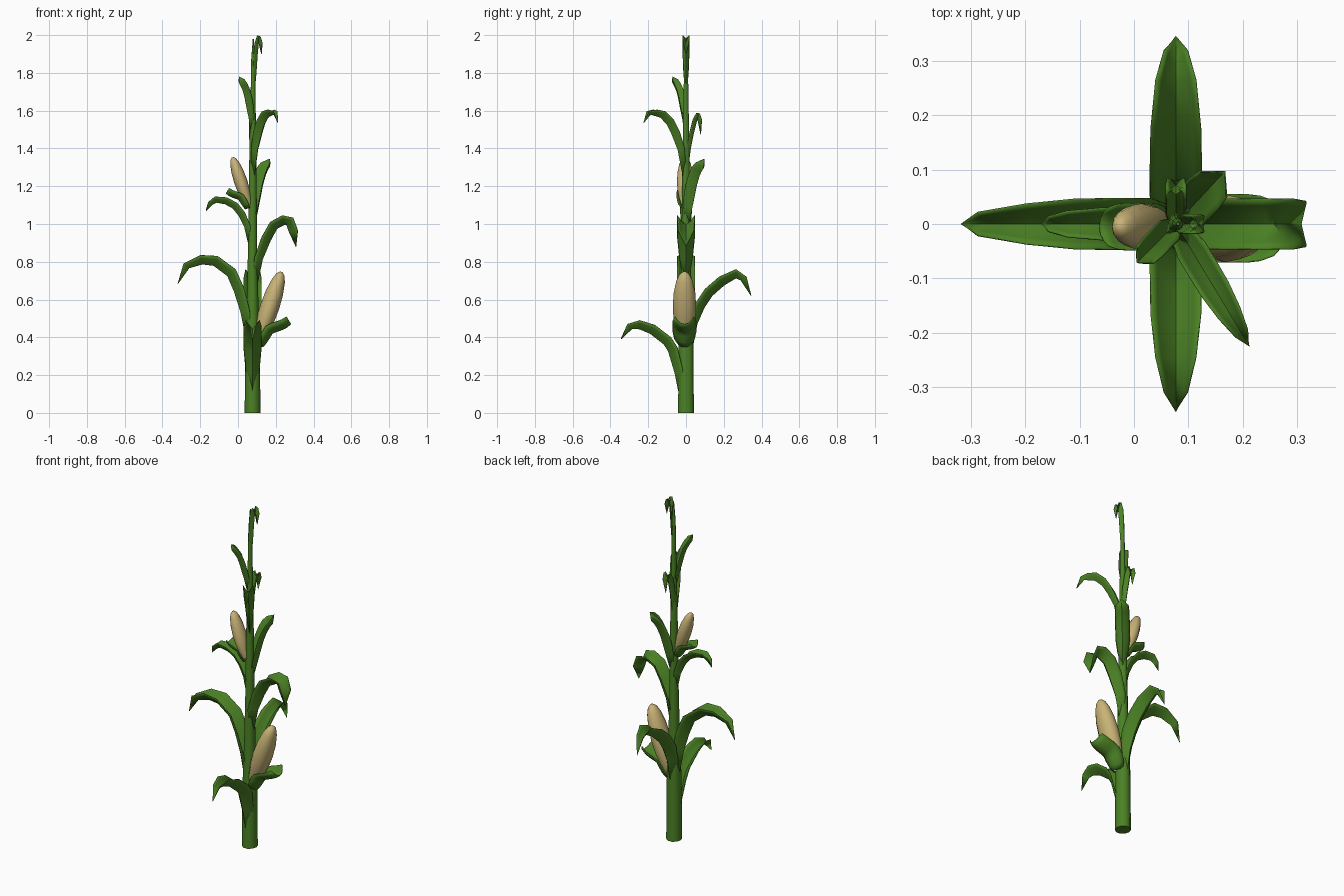
import bpy, bmesh, math
from mathutils import Vector, Matrix

if "Cube" in bpy.data.objects:
    bpy.data.objects.remove(bpy.data.objects["Cube"])

CX = 0.077  # stalk axis


def material(name, rgb):
    m = bpy.data.materials.new(name)
    m.diffuse_color = (*rgb, 1)
    m.use_nodes = True
    m.node_tree.nodes["Principled BSDF"].inputs["Base Color"].default_value = m.diffuse_color
    return m


GREEN = material("leaf green", (0.07, 0.22, 0.018))
CORN = material("pale corn", (0.58, 0.45, 0.18))


def finish(bm, name, mat, angle=40):
    bmesh.ops.remove_doubles(bm, verts=bm.verts, dist=0.0003)
    bmesh.ops.recalc_face_normals(bm, faces=bm.faces)
    me = bpy.data.meshes.new(name)
    bm.to_mesh(me)
    bm.free()
    me.materials.append(mat)
    ob = bpy.data.objects.new(name, me)
    bpy.context.collection.objects.link(ob)
    bpy.context.view_layer.objects.active = ob
    ob.select_set(True)
    bpy.ops.object.shade_smooth_by_angle(angle=math.radians(angle))
    ob.select_set(False)
    return ob


def loft(bm, rows, closed):
    """Skin rows of points with quads."""
    vs = [[bm.verts.new(p) for p in row] for row in rows]
    n = len(rows[0])
    for a, b in zip(vs, vs[1:]):
        for i in range(n if closed else n - 1):
            j = (i + 1) % n
            bm.faces.new((a[i], a[j], b[j], b[i]))
    if closed:
        bm.faces.new(vs[0])
        bm.faces.new(vs[-1])


TAPER = (0.25, 0.75, 1, 1, 0.97, 0.78, 0.45, 0)
CURL = (0.25, 0.75, 1, 1, 1, 1, 0.9, 0)
CUP = (0.5, 0.85, 1, 1, 1, 1, 0.95, 0.8)


def leaf(name, angle, path, width, depth, taper=TAPER, power=1.3, y=0.0):
    """Keeled strip: path is the rim line as (distance from stalk, height)."""
    turn = Matrix.Rotation(math.radians(angle), 3, 'Z')
    rows = []
    for i, (r, z) in enumerate(path):
        a, b = path[max(i - 1, 0)], path[min(i + 1, len(path) - 1)]
        t = Vector((b[0] - a[0], b[1] - a[1])).normalized()
        k = taper[i]
        row = []
        for u in (-1, -0.75, -0.4, 0, 0.4, 0.75, 1):
            d = depth * math.sqrt(k) * (1 - abs(u) ** power)
            p = turn @ Vector((r + t.y * d, u * width * k, z - t.x * d))
            row.append(p + Vector((CX, y, 0)))
        rows.append(row)
    bm = bmesh.new()
    loft(bm, rows, False)
    ob = finish(bm, name, GREEN)
    s = ob.modifiers.new("thickness", 'SOLIDIFY')
    s.thickness, s.offset = 0.003, 0
    return ob


def ring(c, ax, ay, rx, ry, n):
    return [c + ax * rx * math.cos(2 * math.pi * i / n) + ay * ry * math.sin(2 * math.pi * i / n)
            for i in range(n)]


# Stalk
bm = bmesh.new()
X, Y = Vector((1, 0, 0)), Vector((0, 1, 0))
loft(bm, [ring(Vector((CX + 0.004 * (z / 2) ** 3, 0, z)), X, Y, r * 0.95, r, 10) for z, r in
          ((0, .044), (.35, .041), (.6, .032), (.9, .025), (1.2, .022),
           (1.5, .017), (1.7, .013), (1.87, .011), (1.98, .003))], True)
finish(bm, "stalk", GREEN)

# Large lower leaves
leaf("front_leaf", 270, [(0, .05), (.015, .22), (.045, .345), (.08, .4), (.165, .465),
                         (.245, .49), (.31, .47), (.345, .39)], .047, .052)
leaf("back_leaf", 90, [(0, .3), (.015, .48), (.05, .58), (.1, .655), (.175, .72),
                       (.265, .76), (.32, .72), (.345, .62)], .047, .052)
leaf("left_leaf", 180, [(0, .36), (.015, .54), (.045, .66), (.09, .76), (.185, .83),
                        (.275, .835), (.365, .79), (.395, .685)], .047, .055)
leaf("right_leaf", 0, [(0, .68), (.01, .82), (.048, .93), (.093, 1.01), (.158, 1.045),
                       (.215, 1.033), (.24, .965), (.23, .88)], .046, .05, CURL)

# Smaller upper leaves
leaf("left_upper_leaf", 180, [(0, .88), (.012, .99), (.04, 1.06), (.08, 1.11), (.135, 1.14),
                              (.2, 1.145), (.235, 1.115), (.247, 1.07)], .03, .036)
leaf("upright_leaf", 47, [(0, 1.0), (.008, 1.09), (.02, 1.16), (.035, 1.215), (.055, 1.265),
                          (.075, 1.3), (.1, 1.325), (.132, 1.345)], .038, .042, CURL)
leaf("drooping_upper_leaf", -59, [(0, 1.25), (.02, 1.4), (.055, 1.49), (.09, 1.55), (.14, 1.595),
                                  (.19, 1.605), (.235, 1.597), (.262, 1.535)], .028, .036)
leaf("back_curled_leaf", 90, [(0, 1.3), (.005, 1.4), (.018, 1.48), (.035, 1.55), (.055, 1.588),
                              (.073, 1.585), (.084, 1.55), (.078, 1.475)], .018, .022, CURL)
leaf("upright_top_leaf", 225, [(0, 1.5), (.005, 1.57), (.015, 1.62), (.028, 1.67), (.042, 1.71),
                               (.06, 1.74), (.08, 1.765), (.1, 1.78)], .024, .028, CURL)
leaf("tip_leaf", 0, [(0, 1.7), (.002, 1.8), (.006, 1.9), (.012, 1.96), (.025, 1.998),
                     (.042, 1.992), (.052, 1.96), (.048, 1.9)], .017, .02, CURL)


# Corn ears, each in a cupped husk; the upper one is mirrored and smaller
def ear(name, side, s, z0, y):
    angle = 0 if side > 0 else 180
    husk = [(.02, .36), (.03, .39), (.05, .43), (.07, .46), (.1, .475),
            (.13, .485), (.155, .495), (.18, .51)]
    leaf(name + "_husk", angle, [(r * s, z * s + z0) for r, z in husk],
         .062 * s, .052 * s, CUP, 2.2, y)
    base = Vector((CX + side * .03 * s, y, .38 * s + z0))
    tip = Vector((CX + side * .153 * s, y, .746 * s + z0))
    axis = (tip - base).normalized()
    b = bmesh.new()
    loft(b, [ring(base.lerp(tip, t), Y.cross(axis), Y, .051 * s * k, .062 * s * k, 12)
             for t, k in ((0, .45), (.15, .75), (.33, .94), (.5, 1), (.7, .92),
                          (.87, .7), (.96, .45), (1, .15))], True)
    finish(b, name, CORN, 60)


ear("lower_ear", 1, 1.0, 0.0, -.008)
ear("upper_ear", -1, 0.69, 1.19 - .69 * .51, -.005)
